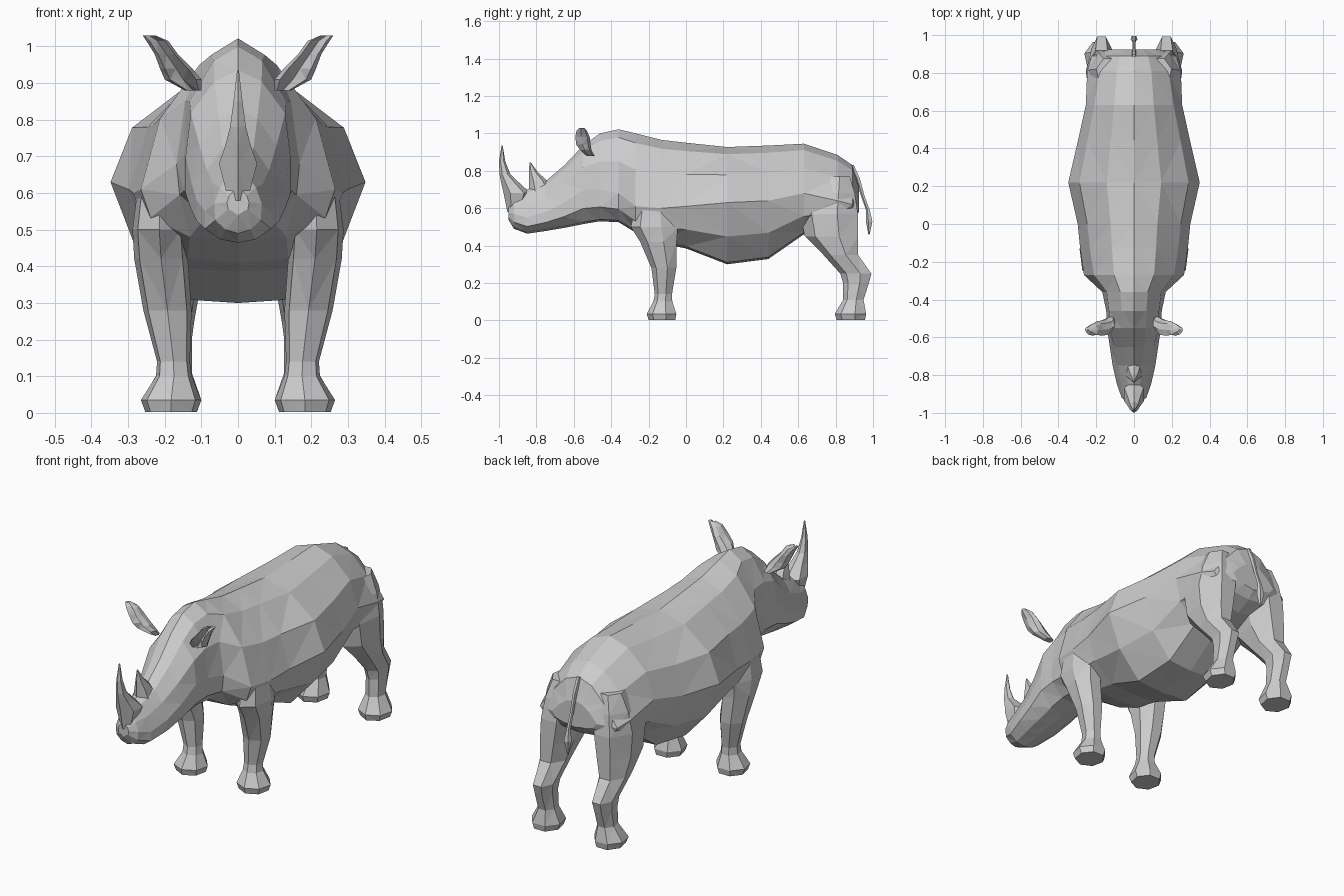
import bpy, bmesh
from math import sin, cos, pi


def loft(name, rings, mirror=False):
    """Skin a list of point rings, cap both ends, facet it."""
    bm = bmesh.new()
    rows = [[bm.verts.new(p) for p in ring] for ring in rings]
    n = len(rows[0])
    for a, b in zip(rows, rows[1:]):
        for i in range(n):
            j = (i + 1) % n
            bm.faces.new((a[i], a[j], b[j], b[i]))
    bm.faces.new(rows[0])
    bm.faces.new(rows[-1])
    bmesh.ops.triangulate(bm, faces=bm.faces[:])
    bmesh.ops.recalc_face_normals(bm, faces=bm.faces[:])
    me = bpy.data.meshes.new(name)
    bm.to_mesh(me)
    bm.free()
    ob = bpy.data.objects.new(name, me)
    bpy.context.collection.objects.link(ob)
    if mirror:
        ob.modifiers.new("Mirror", 'MIRROR').use_mirror_merge = False
    return ob


def section(y, top, bot, w, mid, up, low):
    """Upright cross-section: ridge, flank (up), widest line, lower flank (low), flat belly."""
    half = [(0.5 * up * w, top - 0.13 * (top - mid)),
            (up * w, mid + 0.5 * (top - mid)),
            (w, mid),
            (low * w, mid - 0.55 * (mid - bot)),
            (0.55 * low * w, bot + 0.01)]
    pts = [(0, top)] + half + [(0, bot)] + [(-x, z) for x, z in reversed(half)]
    return [(x, y, z) for x, z in pts]


def column(rows, n=7, dent=0.0):
    """Level rings from rows of (z, y front, y back, x inner, x outer)."""
    out = []
    for z, y0, y1, x0, x1 in rows:
        ring = []
        for i in range(n):
            a = 2 * pi * i / n - pi / 2
            k = 1 - dent if i == 0 else 1
            ring.append(((x0 + x1) / 2 + (x1 - x0) / 2 * cos(a),
                         (y0 + y1) / 2 + (y1 - y0) / 2 * sin(a) * k, z))
        out.append(ring)
    return out


# Head, neck and trunk: y, top, bottom, half width, widest height, upper and lower fullness
trunk = [
    (-0.95, 0.61, 0.54, 0.03, 0.575, 0.8, 0.9),
    (-0.92, 0.66, 0.49, 0.065, 0.57, 0.75, 0.95),
    (-0.85, 0.70, 0.464, 0.09, 0.55, 0.75, 1.0),
    (-0.75, 0.745, 0.478, 0.113, 0.58, 0.75, 1.0),
    (-0.65, 0.83, 0.495, 0.128, 0.63, 0.82, 1.0),
    (-0.55, 0.935, 0.515, 0.143, 0.70, 0.9, 1.0),
    (-0.46, 1.00, 0.53, 0.147, 0.70, 0.9, 1.0),
    (-0.36, 1.022, 0.525, 0.168, 0.68, 0.86, 0.95),
    (-0.27, 1.00, 0.47, 0.265, 0.61, 0.8, 0.9),
    (-0.13, 0.965, 0.41, 0.285, 0.60, 0.82, 0.88),
    (0.00, 0.95, 0.385, 0.298, 0.61, 0.83, 0.85),
    (0.22, 0.927, 0.30, 0.348, 0.63, 0.83, 0.8),
    (0.44, 0.935, 0.328, 0.297, 0.64, 0.83, 0.83),
    (0.63, 0.945, 0.46, 0.255, 0.68, 0.82, 0.9),
    (0.81, 0.885, 0.50, 0.248, 0.64, 0.74, 0.9),
    (0.89, 0.83, 0.54, 0.225, 0.62, 0.66, 0.85),
    (0.925, 0.72, 0.58, 0.13, 0.63, 0.7, 0.8),
]
loft("body_and_head", [section(*r) for r in trunk])

# Legs, from shoulder or thigh down to the flared foot
front_leg = [
    (0.68, -0.25, -0.08, 0.16, 0.25),
    (0.60, -0.275, -0.05, 0.15, 0.277),
    (0.50, -0.295, -0.03, 0.14, 0.29),
    (0.42, -0.245, -0.04, 0.135, 0.285),
    (0.28, -0.185, -0.045, 0.125, 0.26),
    (0.14, -0.167, -0.07, 0.13, 0.222),
    (0.10, -0.175, -0.068, 0.125, 0.225),
    (0.035, -0.21, -0.043, 0.098, 0.267),
    (0.003, -0.20, -0.05, 0.11, 0.255),
]
loft("front_legs", column(front_leg), True)

hind_leg = [
    (0.77, 0.72, 0.885, 0.06, 0.20),
    (0.68, 0.66, 0.915, 0.05, 0.238),
    (0.57, 0.61, 0.935, 0.05, 0.258),
    (0.45, 0.635, 0.935, 0.075, 0.255),
    (0.35, 0.735, 0.93, 0.10, 0.245),
    (0.25, 0.825, 1.00, 0.118, 0.225),
    (0.20, 0.84, 0.985, 0.125, 0.22),
    (0.11, 0.84, 0.955, 0.125, 0.22),
    (0.035, 0.795, 0.972, 0.098, 0.265),
    (0.003, 0.805, 0.965, 0.11, 0.252),
]
loft("hind_legs", column(hind_leg), True)

# Horns
front_horn = [
    (0.58, -0.955, -0.87, -0.03, 0.03),
    (0.68, -0.975, -0.83, -0.06, 0.06),
    (0.73, -0.987, -0.885, -0.04, 0.04),
    (0.78, -0.997, -0.938, -0.025, 0.025),
    (0.85, -1.0, -0.966, -0.014, 0.014),
    (0.935, -0.986, -0.98, -0.003, 0.003),
]
loft("front_horn", column(front_horn, 6))
rear_horn = [
    (0.69, -0.84, -0.70, -0.05, 0.05),
    (0.75, -0.84, -0.745, -0.032, 0.032),
    (0.79, -0.84, -0.79, -0.018, 0.018),
    (0.845, -0.837, -0.83, -0.003, 0.003),
]
loft("rear_horn", column(rear_horn, 6))

# Ears, scooped on the front
ear = [
    (0.88, -0.54, -0.49, 0.10, 0.145),
    (0.91, -0.575, -0.505, 0.10, 0.20),
    (0.94, -0.60, -0.51, 0.125, 0.213),
    (0.98, -0.605, -0.515, 0.165, 0.228),
    (1.015, -0.595, -0.53, 0.19, 0.25),
    (1.03, -0.575, -0.545, 0.225, 0.26),
]
loft("ears", column(ear, 8, dent=1.2), True)

# Tail with tuft
tail = [
    (0.83, 0.87, 0.90, -0.012, 0.012),
    (0.76, 0.905, 0.932, -0.010, 0.010),
    (0.66, 0.938, 0.958, -0.009, 0.009),
    (0.59, 0.962, 0.985, -0.010, 0.010),
    (0.53, 0.962, 1.0, -0.020, 0.020),
    (0.46, 0.975, 0.983, -0.004, 0.004),
]
loft("tail", column(tail, 5))
